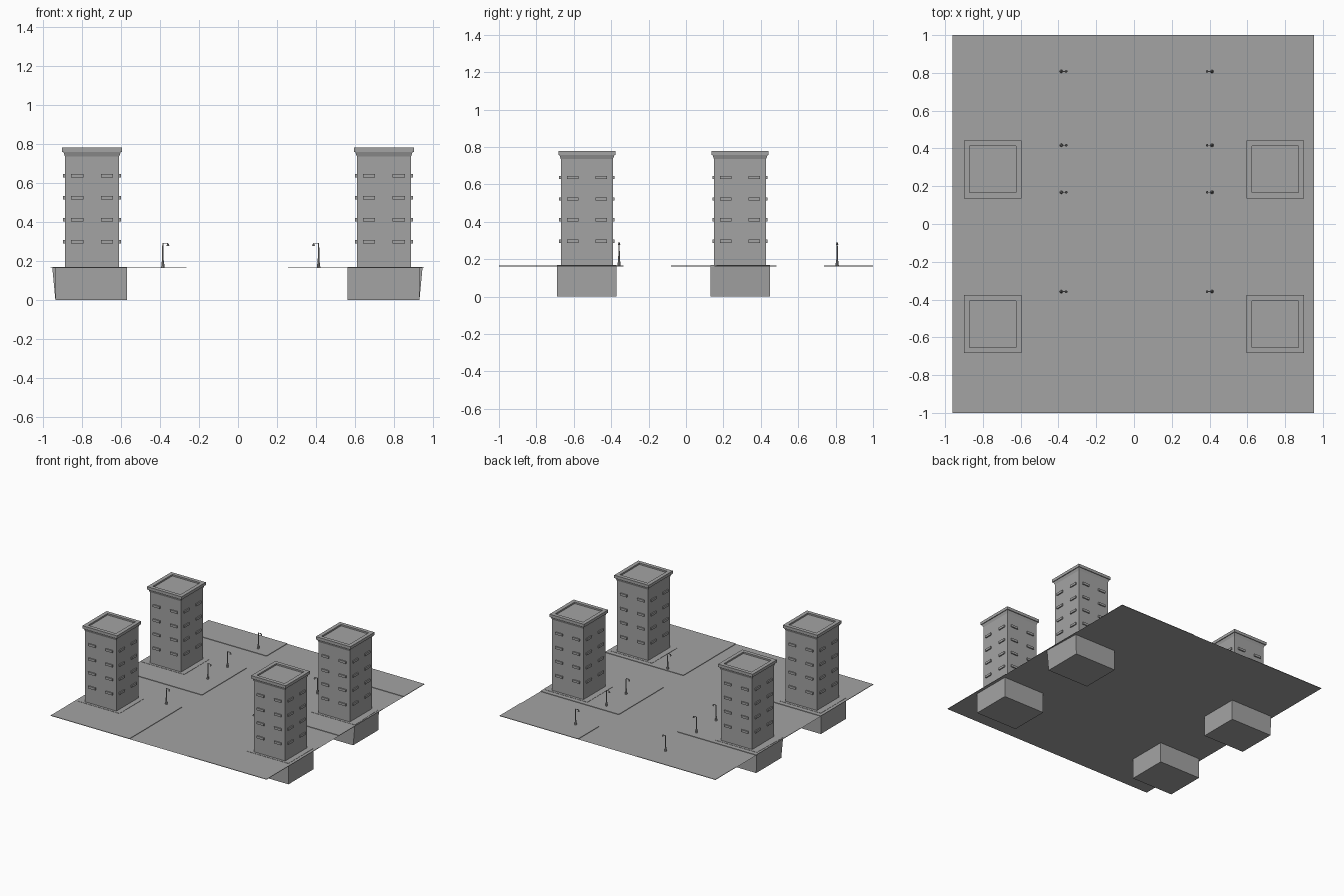
import bpy, bmesh
from math import pi
from mathutils import Matrix, Vector

cube = bpy.data.objects.get("Cube")
if cube:
    bpy.data.objects.remove(cube)

grey = bpy.data.materials.new("concrete_grey")
grey.use_nodes = True
grey.diffuse_color = (0.37, 0.37, 0.37, 1)
grey.node_tree.nodes["Principled BSDF"].inputs["Base Color"].default_value = grey.diffuse_color

GROUND, WALK = 0.162, 0.166


def add_box(bm, x0, x1, y0, y1, z0, z1):
    size = (x1 - x0, y1 - y0, z1 - z0)
    mid = Vector(((x0 + x1) / 2, (y0 + y1) / 2, (z0 + z1) / 2))
    m = Matrix.Translation(mid) @ Matrix.Diagonal((*size, 1))
    return bmesh.ops.create_cube(bm, size=1, matrix=m)["verts"]


def add_cone(bm, x, y, z0, z1, r0, r1, sides=8):
    m = Matrix.Translation((x, y, (z0 + z1) / 2))
    bmesh.ops.create_cone(bm, cap_ends=True, segments=sides, radius1=r0,
                          radius2=r1, depth=z1 - z0, matrix=m)


def add_rings(bm, profile):
    """Stack square rings of (half width, height) into a capped shell."""
    rings = [[bm.verts.new((sx * w, sy * w, z))
              for sx, sy in ((-1, -1), (1, -1), (1, 1), (-1, 1))] for w, z in profile]
    for a, b in zip(rings, rings[1:]):
        for i in range(4):
            j = (i + 1) % 4
            bm.faces.new((a[i], a[j], b[j], b[i]))
    bm.faces.new(rings[0][::-1])
    bm.faces.new(rings[-1])


def finish(bm, name, location=(0, 0, 0)):
    mesh = bpy.data.meshes.new(name)
    bm.to_mesh(mesh)
    bm.free()
    mesh.materials.append(grey)
    obj = bpy.data.objects.new(name, mesh)
    obj.location = location
    bpy.context.collection.objects.link(obj)
    return obj


# Road sheet across the whole plot
bm = bmesh.new()
bmesh.ops.create_grid(bm, x_segments=1, y_segments=1, size=1,
                      matrix=Matrix.Translation((-0.004, 0, GROUND)) @ Matrix.Diagonal((0.957, 1, 1, 1)))
finish(bm, "road")

# Pavement slabs on both sides of the main road, split by side streets
for side, x0, x1 in (("right", -0.961, -0.263), ("left", 0.257, 0.953)):
    for place, y0, y1 in (("front", -1, -0.335), ("middle", -0.08, 0.484), ("back", 0.738, 1)):
        bm = bmesh.new()
        add_box(bm, x0, x1, y0, y1, GROUND, WALK)
        finish(bm, f"pavement_{place}_{side}")

# Towers standing on deep foundations
for side, s in (("right", -1), ("left", 1)):
    for place, y in (("front", -0.53), ("back", 0.289)):
        bm = bmesh.new()
        inner, outer = (0.568, 0.936) if s < 0 else (0.561, 0.93)
        xs = sorted((s * inner, s * outer))
        verts = add_box(bm, *xs, y - 0.159, y + 0.159, 0, WALK + 0.002)
        if place == "back":
            # The rear foundations lean outwards at their front outer corner
            for v in verts:
                if v.co.z > 0.1 and abs(v.co.x) > 0.8:
                    v.co.x += s * (0.016 if v.co.y < y else 0.006)
        finish(bm, f"foundation_{place}_{side}")

        at = (s * 0.748, y, 0)
        # Walls, cornice and sunken roof in one profile
        bm = bmesh.new()
        add_rings(bm, [(0.139, WALK), (0.139, 0.735), (0.147, 0.757), (0.153, 0.757),
                       (0.153, 0.78), (0.123, 0.78), (0.123, 0.768)])
        finish(bm, f"tower_{place}_{side}", at)

        # Two window ledges per floor on each wall
        bm = bmesh.new()
        for z in (0.297, 0.411, 0.522, 0.637):
            for turn in range(4):
                made = []
                for x in (-0.076, 0.076):
                    made += add_box(bm, x - 0.031, x + 0.031, -0.148, -0.137, z - 0.009, z + 0.009)
                bmesh.ops.rotate(bm, verts=made, cent=(0, 0, 0),
                                 matrix=Matrix.Rotation(turn * pi / 2, 3, "Z"))
        finish(bm, f"window_ledges_{place}_{side}", at)

# Street lamps with arms reaching over the road
for side, x, d in (("right", -0.385, 1), ("left", 0.413, -1)):
    for n, y in enumerate((-0.358, 0.168, 0.417, 0.808), 1):
        bm = bmesh.new()
        add_cone(bm, 0, 0, WALK, 0.2, 0.009, 0.005)
        add_cone(bm, 0, 0, 0.2, 0.291, 0.0045, 0.003)
        arm = sorted((0, d * 0.027))
        add_box(bm, *arm, -0.002, 0.002, 0.288, 0.292)
        add_cone(bm, d * 0.026, 0, 0.277, 0.289, 0.007, 0.003)
        lamp = finish(bm, f"street_lamp_{side}_{n}", (x, y, 0))
